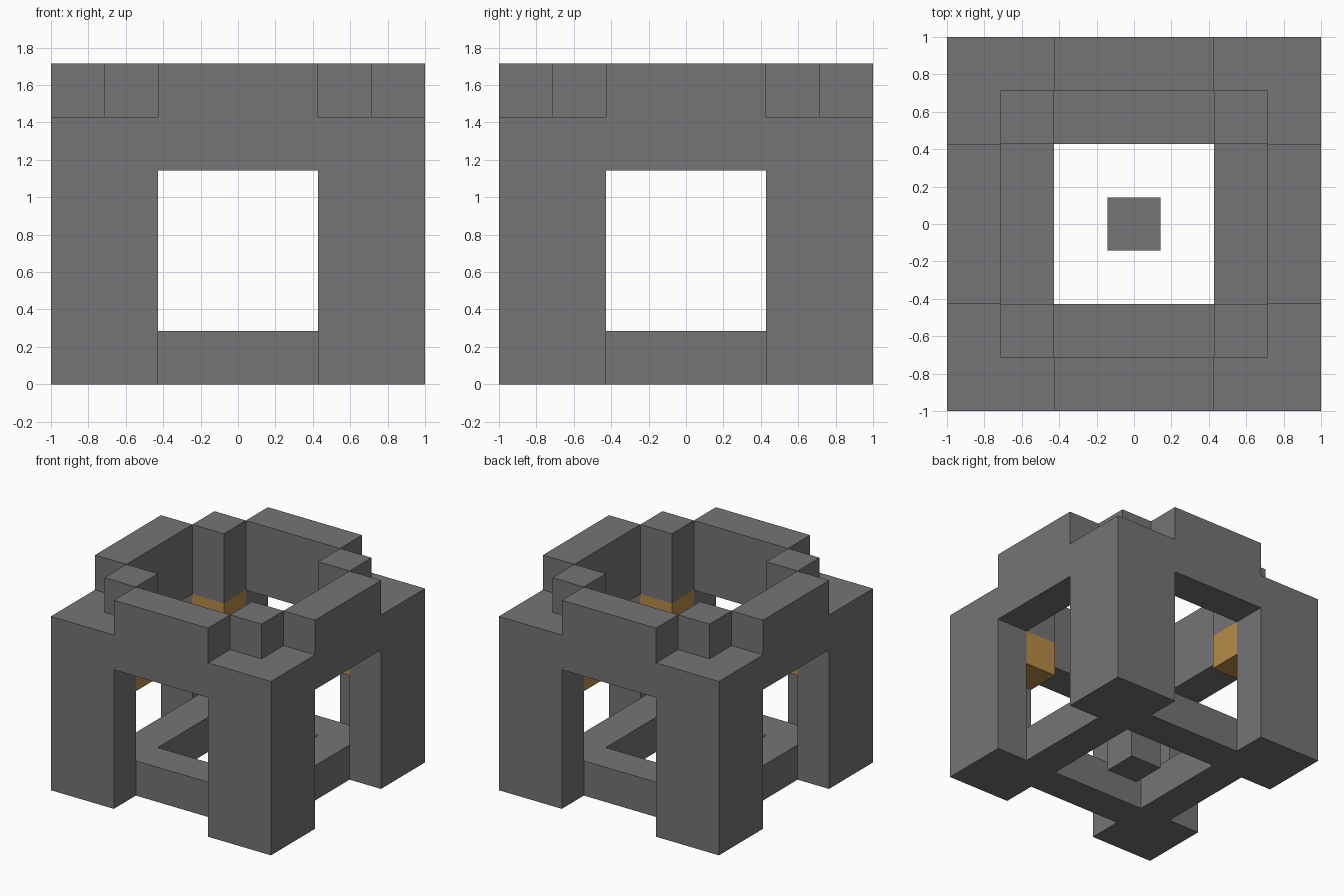
import bpy, bmesh
from mathutils import Matrix, Vector
from math import pi

U = 1 / 7  # one grid step; the model is 14 steps wide

if "Cube" in bpy.data.objects:
    bpy.data.objects.remove(bpy.data.objects["Cube"], do_unlink=True)


def make_material(name, rgb):
    mat = bpy.data.materials.new(name)
    mat.use_nodes = True
    color = (*rgb, 1)
    mat.diffuse_color = color
    mat.node_tree.nodes["Principled BSDF"].inputs["Base Color"].default_value = color
    return mat


grey = make_material("dark grey", (0.178, 0.173, 0.182))
gold = make_material("gold", (0.47, 0.265, 0.065))


def finish(bm, name, mat):
    bmesh.ops.recalc_face_normals(bm, faces=bm.faces)
    mesh = bpy.data.meshes.new(name)
    bm.to_mesh(mesh)
    bm.free()
    mesh.materials.append(mat)
    obj = bpy.data.objects.new(name, mesh)
    bpy.context.collection.objects.link(obj)


def box(name, mat, low, high):
    low, high = Vector(low) * U, Vector(high) * U
    bm = bmesh.new()
    place = Matrix.Translation((low + high) / 2) @ Matrix.Diagonal((*(high - low), 1))
    bmesh.ops.create_cube(bm, size=1, matrix=place)
    finish(bm, name, mat)


def mitred_frame(name, mat, half, outer, inner):
    """Mirror half a side outline, thicken it with mitred ends, repeat on four sides."""
    outline = half + [(-x, z) for x, z in reversed(half)]
    bm = bmesh.new()
    for turn in range(4):
        spin = Matrix.Rotation(turn * pi / 2, 3, "Z")

        def ring(depth):
            return [bm.verts.new(spin @ Vector((max(-depth, min(depth, x)), -depth, z)) * U)
                    for x, z in outline]

        front, back = ring(outer), ring(inner)
        bm.faces.new(front)
        bm.faces.new(back[::-1])
        for i, (x, z) in enumerate(outline):
            j = (i + 1) % len(outline)
            # The mitred ends meet the next side and stay open
            if not (abs(x) == outer and outline[j][0] == x):
                bm.faces.new((front[i], back[i], back[j], front[j]))
    bmesh.ops.remove_doubles(bm, verts=bm.verts, dist=0.0001)
    finish(bm, name, mat)


# Outer shell: corner legs, lintels and raised crests
mitred_frame("outer_shell", grey,
             [(-3, 8), (-3, 0), (-7, 0), (-7, 10), (-3, 10), (-3, 12)], 7, 5)

# Recessed floor frame and the small block in its opening
mitred_frame("base_frame", grey, [(-5, 0), (-5, 2)], 5, 3)
box("center_block", grey, (-1, -1, 0), (1, 1, 2))

# Inner corner posts with gold ends
for side, sx in (("left", 1), ("right", -1)):
    for end, sy in (("front", -1), ("back", 1)):
        x, y = 4 * sx, 4 * sy
        label = f"{end}_{side}"
        box(f"{label}_post", grey, (x - 1, y - 1, 8), (x + 1, y + 1, 12))
        box(f"{label}_post_tip", gold, (x - 1, y - 1, 6), (x + 1, y + 1, 8))
